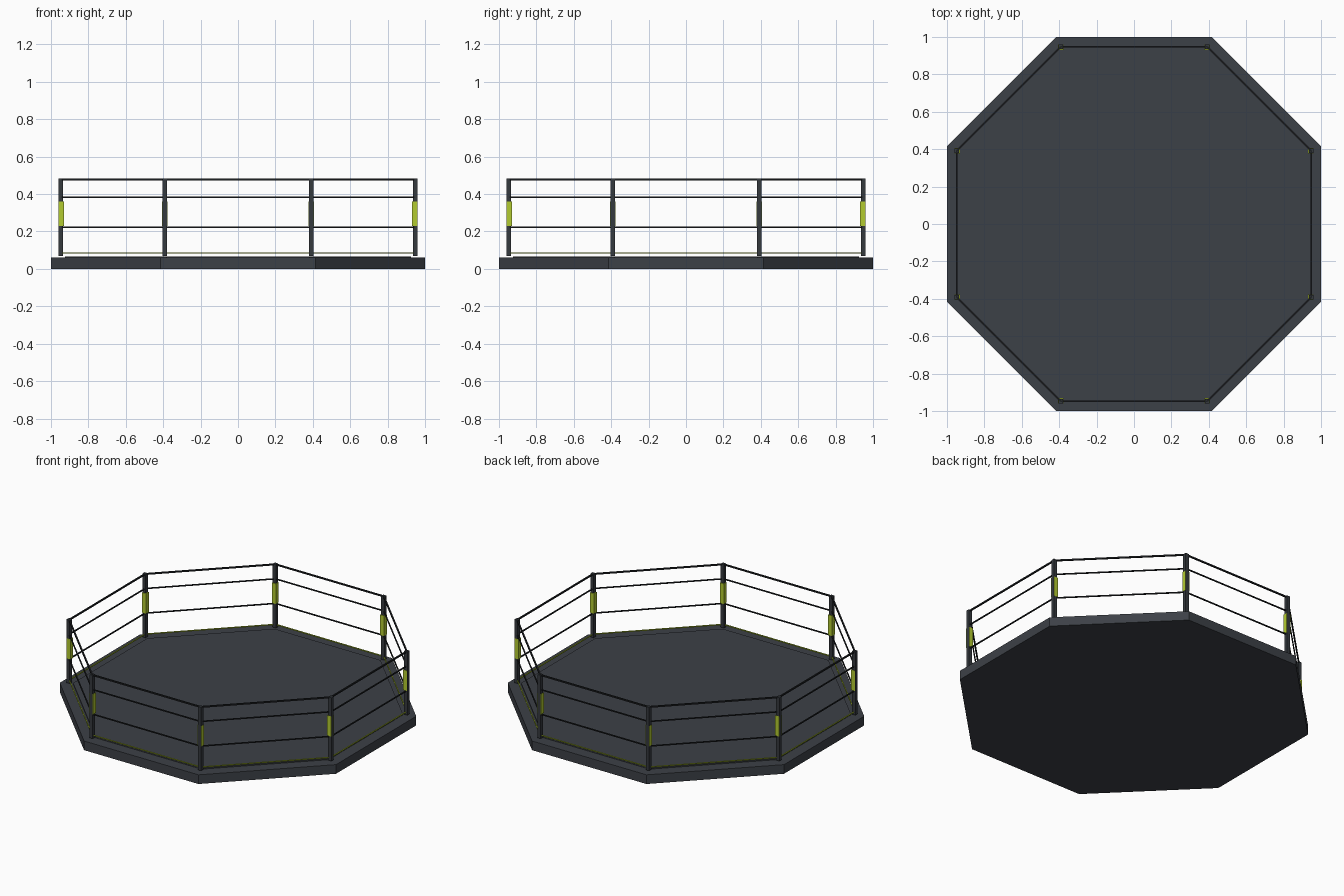
import bpy
from math import cos, sin, pi
from mathutils import Vector

if "Cube" in bpy.data.objects:
    bpy.data.objects.remove(bpy.data.objects["Cube"])


def material(name, rgb):
    m = bpy.data.materials.new(name)
    m.use_nodes = True
    m.diffuse_color = (*rgb, 1)
    m.node_tree.nodes["Principled BSDF"].inputs["Base Color"].default_value = (*rgb, 1)
    return m


slate = material("slate grey", (0.046, 0.052, 0.063))
charcoal = material("charcoal", (0.035, 0.041, 0.048))
black = material("rail black", (0.012, 0.014, 0.016))
lime = material("lime", (0.45, 0.60, 0.03))


def finish(name, mat):
    ob = bpy.context.object
    ob.name = name
    ob.data.materials.append(mat)
    return ob


def octagon(name, apothem, bottom, top, mat):
    bpy.ops.mesh.primitive_cylinder_add(
        vertices=8, radius=apothem / cos(pi / 8), depth=top - bottom,
        location=(0, 0, (top + bottom) / 2), rotation=(0, 0, pi / 8))
    return finish(name, mat)


def box(name, centre, size, mat, turn=0):
    bpy.ops.mesh.primitive_cube_add(size=1, location=centre, rotation=(0, 0, turn))
    bpy.context.object.scale = size
    return finish(name, mat)


# Platform and raised floor mat
octagon("platform", 1.0, 0, 0.06, slate)
octagon("floor_mat", 0.925, 0.06, 0.067, slate)

# Posts with pads at the corners, rails between neighbours
RADIUS = 0.947 / cos(pi / 8)
RAILS = [("top_rail", 0.478, 0.009, black), ("upper_rail", 0.383, 0.007, black),
         ("middle_rail", 0.222, 0.007, black), ("light_strip", 0.085, 0.006, lime)]
corners = [Vector((cos(a), sin(a), 0)) * RADIUS
           for a in (pi / 8 + i * pi / 4 for i in range(8))]

for i, corner in enumerate(corners):
    box(f"post_{i}", corner + Vector((0, 0, 0.275)), (0.024, 0.024, 0.414), charcoal)
    inward = corner * 0.997
    box(f"post_pad_{i}", inward + Vector((0, 0, 0.294)), (0.029, 0.029, 0.132), lime)
    following = corners[(i + 1) % 8]
    side = following - corner
    for name, height, thick, mat in RAILS:
        box(f"{name}_{i}", (corner + following) / 2 + Vector((0, 0, height)),
            (side.length, thick, thick), mat, (i + 1) * pi / 4 + pi / 2)
